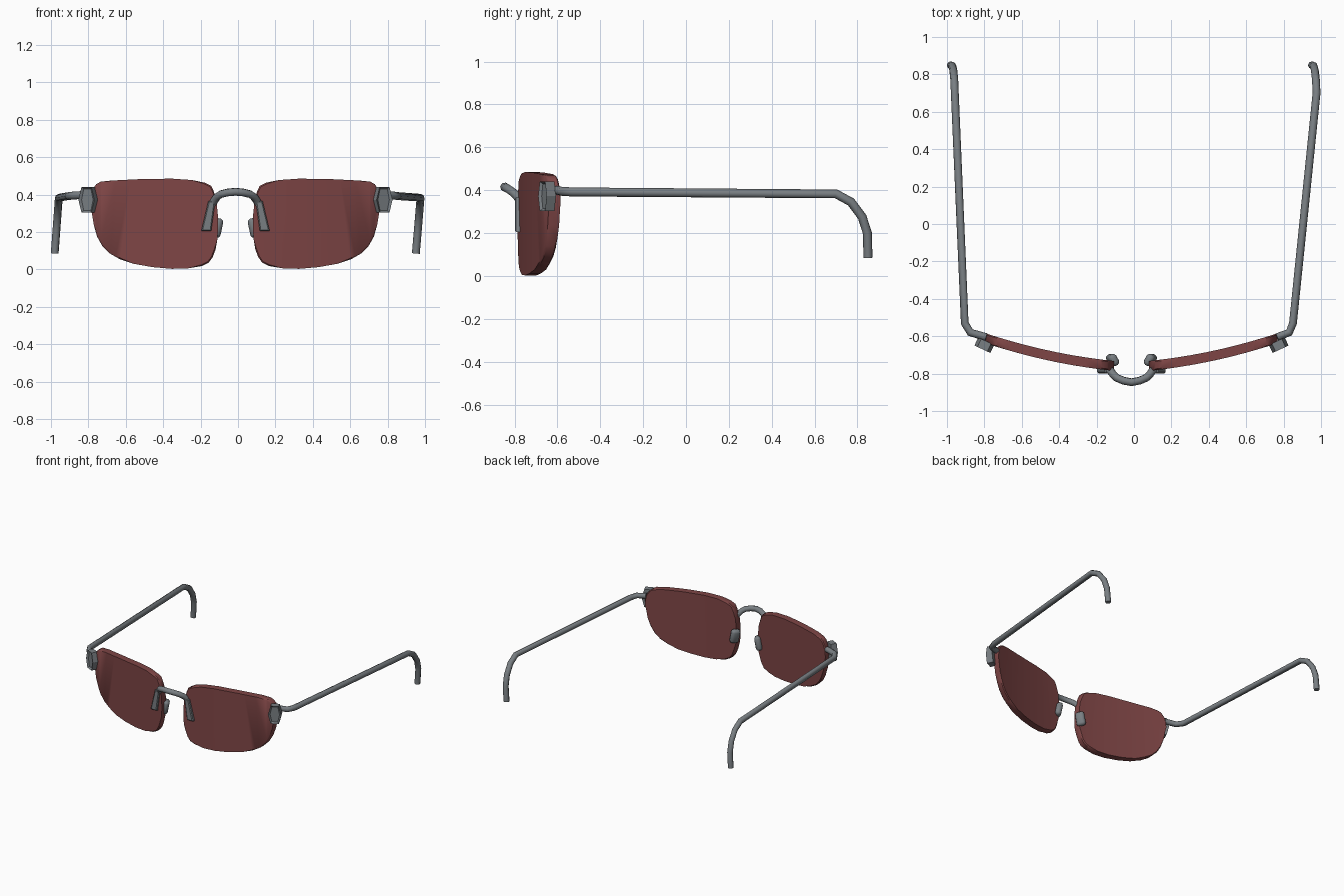
import bpy, bmesh, math
from mathutils import Matrix, Vector

if "Cube" in bpy.data.objects:
    bpy.data.objects.remove(bpy.data.objects["Cube"])

CX = -0.0135  # mirror plane of the front frame


def material(name, col):
    m = bpy.data.materials.new(name)
    m.diffuse_color = (*col, 1)
    m.use_nodes = True
    m.node_tree.nodes["Principled BSDF"].inputs["Base Color"].default_value = m.diffuse_color
    return m


RED = material("dark red lens", (0.21, 0.06, 0.06))
METAL = material("grey metal", (0.19, 0.21, 0.225))


def finish(name, bm, mat, angle=35):
    bmesh.ops.recalc_face_normals(bm, faces=bm.faces[:])
    me = bpy.data.meshes.new(name)
    bm.to_mesh(me)
    bm.free()
    me.materials.append(mat)
    ob = bpy.data.objects.new(name, me)
    bpy.context.collection.objects.link(ob)
    bpy.ops.object.select_all(action='DESELECT')
    ob.select_set(True)
    bpy.context.view_layer.objects.active = ob
    bpy.ops.object.shade_smooth_by_angle(angle=math.radians(angle))
    return ob


def catmull(p, n, closed):
    """Smooth a point list with n steps per span."""
    p = [Vector(q) for q in p]
    k, out = len(p), []
    for i in range(k if closed else k - 1):
        g = (lambda j: p[j % k]) if closed else (lambda j: p[min(max(j, 0), k - 1)])
        a, b, c, d = g(i - 1), g(i), g(i + 1), g(i + 2)
        for s in range(n):
            t = s / n
            out.append(0.5 * (2 * b + (c - a) * t + (2 * a - 5 * b + 4 * c - d) * t * t
                              + (3 * b - a - 3 * c + d) * t ** 3))
    return out if closed else out + [p[-1]]


def tube(name, pts, r):
    cu = bpy.data.curves.new(name, 'CURVE')
    cu.dimensions = '3D'
    cu.bevel_depth = r
    cu.bevel_resolution = 2
    cu.use_fill_caps = True
    sp = cu.splines.new('POLY')
    sp.points.add(len(pts) - 1)
    for q, co in zip(sp.points, pts):
        q.co = (*co, 1)
    tmp = bpy.data.objects.new(name + "_path", cu)
    bpy.context.collection.objects.link(tmp)
    me = bpy.data.meshes.new_from_object(tmp)
    bm = bmesh.new()
    bm.from_mesh(me)
    for f in bm.faces:
        f.material_index = 0
    bpy.data.objects.remove(tmp)
    bpy.data.meshes.remove(me)
    finish(name, bm, METAL, 50)


def lens_front(u):
    w = u - 0.095
    return -0.785 + 0.101 * w + 0.167 * w * w


def prism(pts, y0, y1):
    """Extrude an XZ outline from y0 (front) to y1; returns bmesh and end faces."""
    bm = bmesh.new()
    f = [bm.verts.new((x, y0, z)) for x, z in pts]
    b = [bm.verts.new((x, y1, z)) for x, z in pts]
    front = bm.faces.new(f)
    back = bm.faces.new(list(reversed(b)))
    n = len(pts)
    for i in range(n):
        j = (i + 1) % n
        bm.faces.new((f[i], b[i], b[j], f[j]))
    return bm, front, back


# outline of one lens: distance from mirror plane, height
OUTLINE = [(0.78, 0.38), (0.768, 0.30), (0.74, 0.175), (0.672, 0.085), (0.545, 0.03),
           (0.34, 0.003), (0.18, 0.018), (0.122, 0.065), (0.097, 0.16), (0.094, 0.29),
           (0.115, 0.415), (0.162, 0.463), (0.34, 0.485), (0.66, 0.475), (0.745, 0.455)]

for s, side in ((-1, "left"), (1, "right")):
    # lens: bevelled slab, sliced upright and bent backwards
    pts = catmull(OUTLINE, 2, True)
    bm, front, back = prism(pts, 0, 0.053)
    bmesh.ops.bevel(bm, geom=list(front.edges) + list(back.edges), offset=0.007,
                    segments=1, affect='EDGES')
    for i in range(1, 9):
        bmesh.ops.bisect_plane(bm, geom=bm.verts[:] + bm.edges[:] + bm.faces[:],
                               plane_co=(0.08 + i * 0.08, 0, 0), plane_no=(1, 0, 0))
    for v in bm.verts:
        v.co.y += lens_front(v.co.x)
        v.co.x = CX + s * v.co.x
    finish(side + "_lens", bm, RED, 40)

    # hinge: six-sided plate with a recessed face
    w, h = 0.047, 0.068
    bm, front, back = prism([(w, 0), (0.62 * w, h), (-0.62 * w, h), (-w, 0),
                             (-0.62 * w, -h), (0.62 * w, -h)], -0.024, 0.024)
    bmesh.ops.recalc_face_normals(bm, faces=bm.faces[:])
    bmesh.ops.inset_region(bm, faces=[front], thickness=0.013)
    for v in front.verts:
        v.co.y += 0.012
    bm.transform(Matrix.Translation((CX + s * 0.787, -0.648, 0.372))
                 @ Matrix.Rotation(s * math.radians(25), 4, 'Z'))
    finish(side + "_hinge_plate", bm, METAL, 20)

    # bridge leg: tapered plate on the front of the lens
    bm, front, back = prism([(0.108, 0.365), (0.13, 0.205), (0.183, 0.205), (0.145, 0.365)],
                            -0.798, -0.765)
    bmesh.ops.bevel(bm, geom=list(front.edges), offset=0.006, segments=1, affect='EDGES')
    for v in bm.verts:
        v.co.x = CX + s * v.co.x
    finish(side + "_bridge_leg", bm, METAL)

    # nose pad: rounded block behind the inner lens edge
    bm = bmesh.new()
    bmesh.ops.create_cube(bm, size=1)
    bmesh.ops.scale(bm, vec=(0.045, 0.066, 0.105), verts=bm.verts[:])
    bmesh.ops.bevel(bm, geom=bm.edges[:], offset=0.018, segments=2, profile=0.5,
                    affect='EDGES')
    bm.transform(Matrix.Translation((CX + s * 0.101, -0.727, 0.222))
                 @ Matrix.Rotation(-s * math.radians(12), 4, 'Y')
                 @ Matrix.Rotation(-s * math.radians(30), 4, 'Z'))
    finish(side + "_nose_pad", bm, METAL, 60)

# bridge: tube arching up and forward
half = [(0.122, -0.775, 0.35), (0.108, -0.79, 0.375), (0.078, -0.823, 0.402)]
arch = [(CX - x, y, z) for x, y, z in half] + [(CX, -0.846, 0.415)] \
    + [(CX + x, y, z) for x, y, z in reversed(half)]
tube("bridge", catmull(arch, 2, False), 0.021)

# temple arms with hooked ear ends (the two are splayed differently)
HOOK = [(0.77, 0.345), (0.822, 0.275), (0.846, 0.2), (0.849, 0.085)]
for side, start, elbow, bend, far, tip in (
        ("left", -0.79, -0.875, -0.905, -0.958, -0.98),
        ("right", 0.765, 0.83, 0.85, 0.976, 0.951)):
    path = [(start, -0.605, 0.40), (elbow, -0.58, 0.395), (bend, -0.53, 0.392),
            (far, 0.70, 0.383)]
    for y, z in HOOK:
        t = (0.383 - z) / (0.383 - 0.085)
        path.append((far + (tip - far) * t, y, z))
    tube(side + "_temple_arm", path, 0.021)
